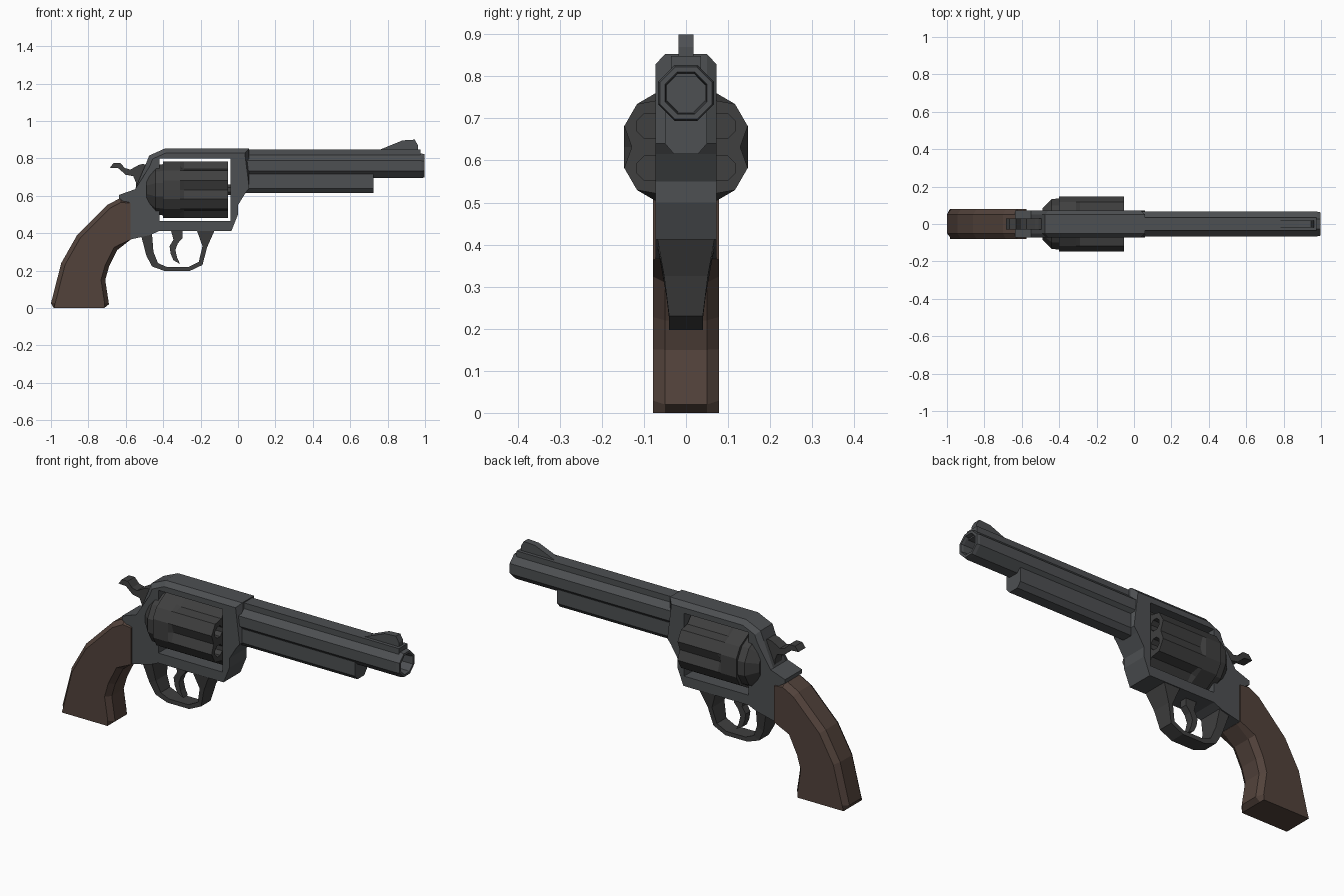
import bpy, bmesh
from math import cos, sin, pi, radians
from mathutils import Vector

if "Cube" in bpy.data.objects:
    bpy.data.objects.remove(bpy.data.objects["Cube"])


def material(name, c):
    m = bpy.data.materials.new(name)
    m.diffuse_color = (*c, 1)
    m.use_nodes = True
    m.node_tree.nodes["Principled BSDF"].inputs["Base Color"].default_value = m.diffuse_color
    return m


STEEL = material("steel", (0.075, 0.08, 0.085))
DARK = material("dark_steel", (0.05, 0.05, 0.05))
WOOD = material("wood", (0.085, 0.055, 0.044))


def loft(name, rings, mat):
    """Skin equal-length rings and cap both ends."""
    bm = bmesh.new()
    vs = [[bm.verts.new(p) for p in r] for r in rings]
    n = len(rings[0])
    for a, b in zip(vs, vs[1:]):
        for i in range(n):
            j = (i + 1) % n
            bm.faces.new((a[i], a[j], b[j], b[i]))
    bm.faces.new(vs[0][::-1])
    bm.faces.new(vs[-1])
    bmesh.ops.recalc_face_normals(bm, faces=bm.faces)
    me = bpy.data.meshes.new(name)
    bm.to_mesh(me)
    bm.free()
    me.materials.append(mat)
    ob = bpy.data.objects.new(name, me)
    bpy.context.collection.objects.link(ob)
    return ob


def inset(pts, d, keep):
    """Offset a closed outline inwards, leaving points where keep() is true."""
    P = [Vector(p) for p in pts]
    area = sum(P[i - 1].x * P[i].y - P[i].x * P[i - 1].y for i in range(len(P)))
    s = 1 if area > 0 else -1
    out = []
    for i, p in enumerate(P):
        e1, e2 = (p - P[i - 1]).normalized(), (P[(i + 1) % len(P)] - p).normalized()
        n1, n2 = Vector((-e1.y, e1.x)) * s, Vector((-e2.y, e2.x)) * s
        out.append(p if keep(p) else p + (n1 + n2) * d / max(0.5, 1 + n1.dot(n2)))
    return out


def plate(name, pts, half, mat, edge=None, d=0.02, keep=lambda p: False):
    """Extrude an xz outline along y; edge = half width where a chamfer starts."""
    ring = lambda ps, y: [(p[0], y, p[1]) for p in ps]
    if edge is None:
        return loft(name, [ring(pts, -half), ring(pts, half)], mat)
    inner = inset(pts, d, keep)
    return loft(name, [ring(inner, -half), ring(pts, -edge),
                       ring(pts, edge), ring(inner, half)], mat)


def ngon(x, r, n, zc, y=0, turn=0.5):
    return [(x, y + r * cos(2 * pi * (i + turn) / n), zc + r * sin(2 * pi * (i + turn) / n))
            for i in range(n)]


def cut(ob, cutters):
    """Boolean-subtract the cutters, bake the result and remove them."""
    for c in cutters:
        m = ob.modifiers.new("cut", 'BOOLEAN')
        m.operation, m.solver, m.object = 'DIFFERENCE', 'EXACT', c
    bpy.context.view_layer.update()
    dg = bpy.context.evaluated_depsgraph_get()
    me = bpy.data.meshes.new_from_object(ob.evaluated_get(dg))
    ob.modifiers.clear()
    ob.data = me
    for c in cutters:
        bpy.data.objects.remove(c)


# frame with the window for the cylinder
frame = plate("frame", [
    (-.58, .365), (-.47, .39), (-.42, .412), (-.035, .412), (0, .5), (0, .55), (.04, .615),
    (.06, .64), (.06, .853), (-.39, .853), (-.475, .815), (-.495, .765), (-.55, .635),
    (-.635, .605), (-.635, .585), (-.58, .55)], .072, STEEL, .05, .024,
    lambda p: p.y < .7 or (p.x > 0 and p.y < .8))
cut(frame, [plate("window_cutter", [(-.42, .465), (-.04, .465), (-.04, .8), (-.42, .8)], .2, DARK)])

# fluted cylinder: six narrow lands, six wide flats hollowed toward the front
CZ = .632


def drum(x, depth):
    ring = []
    for k in range(6):
        for a, r in ((-18.7, .155), (0, .147 - depth), (18.7, .155)):
            t = radians(60 * k + a)
            ring.append((x, r * cos(t), CZ + r * sin(t)))
    return ring


cylinder = loft("cylinder", [drum(-.4, 0), drum(-.31, 0), drum(-.29, .018), drum(-.053, .018)], DARK)
cut(cylinder, [loft("chamber_cutter", [ngon(x, .032, 8, CZ + .1 * sin(a), .1 * cos(a))
                                       for x in (-.2, 0)], DARK)
               for a in [radians(30 + 60 * k) for k in range(6)]])

# recoil shield behind the cylinder
loft("recoil_shield", [ngon(x, r, 12, CZ) for x, r in
                       ((-.395, .142), (-.44, .138), (-.49, .085))], DARK)
# cylinder axle
loft("cylinder_axle", [ngon(x, .03, 8, CZ) for x in (-.06, -.02)], DARK)

# octagonal barrel with hollow muzzle
k = cos(pi / 8)
loft("barrel", [ngon(x, r / k, 8, .76) for x, r in
                ((.04, .066), (.98, .066), (.997, .062), (.997, .05), (.985, .047), (.8, .045))], STEEL)
# sighting rib
plate("barrel_rib", [(.05, .8), (.975, .8), (.975, .848), (.05, .848)], .036, STEEL)
# under-barrel lug
lug = [(-.05, .715), (-.05, .64), (-.028, .615), (.028, .615), (.05, .64), (.05, .715)]
loft("ejector_lug", [[(x, y, z) for y, z in lug] for x in (.03, .725)], STEEL)
# front sight
plate("front_sight", [(.755, .845), (.88, .896), (.945, .9), (.962, .87), (.962, .845)], .018, STEEL)

# trigger guard: (outer x, z, inner x, z, half width)
guard = [(-.52, .395, -.46, .40, .068), (-.49, .28, -.452, .3, .047), (-.46, .222, -.428, .24, .04),
         (-.39, .197, -.38, .219, .04), (-.26, .197, -.265, .219, .04), (-.19, .23, -.21, .246, .04),
         (-.165, .325, -.19, .33, .052), (-.125, .415, -.22, .415, .068)]
loft("trigger_guard", [[(a, -w, b), (a, w, b), (c, w, d), (c, -w, d)]
                       for a, b, c, d, w in guard], DARK)

# trigger
plate("trigger", [(-.36, .42), (-.345, .365), (-.366, .33), (-.36, .29), (-.345, .255), (-.31, .235),
                  (-.325, .268), (-.335, .31), (-.322, .345), (-.296, .375), (-.296, .42)], .02, DARK)

# hammer
plate("hammer", [(-.685, .75), (-.665, .776), (-.63, .776), (-.605, .748), (-.575, .74), (-.53, .765),
                 (-.51, .77), (-.47, .76), (-.47, .63), (-.545, .64), (-.545, .67), (-.56, .705),
                 (-.6, .712), (-.64, .747)], .03, DARK)

# grip
plate("grip", [(-.625, .59), (-.7, .55), (-.86, .39), (-.945, .24), (-1, .025), (-.985, 0),
               (-.715, 0), (-.69, .02), (-.71, .15), (-.69, .22), (-.645, .31), (-.575, .365),
               (-.575, .56)], .079, WOOD, .05, .022, lambda p: p.y < .01 or p.x > -.6)
